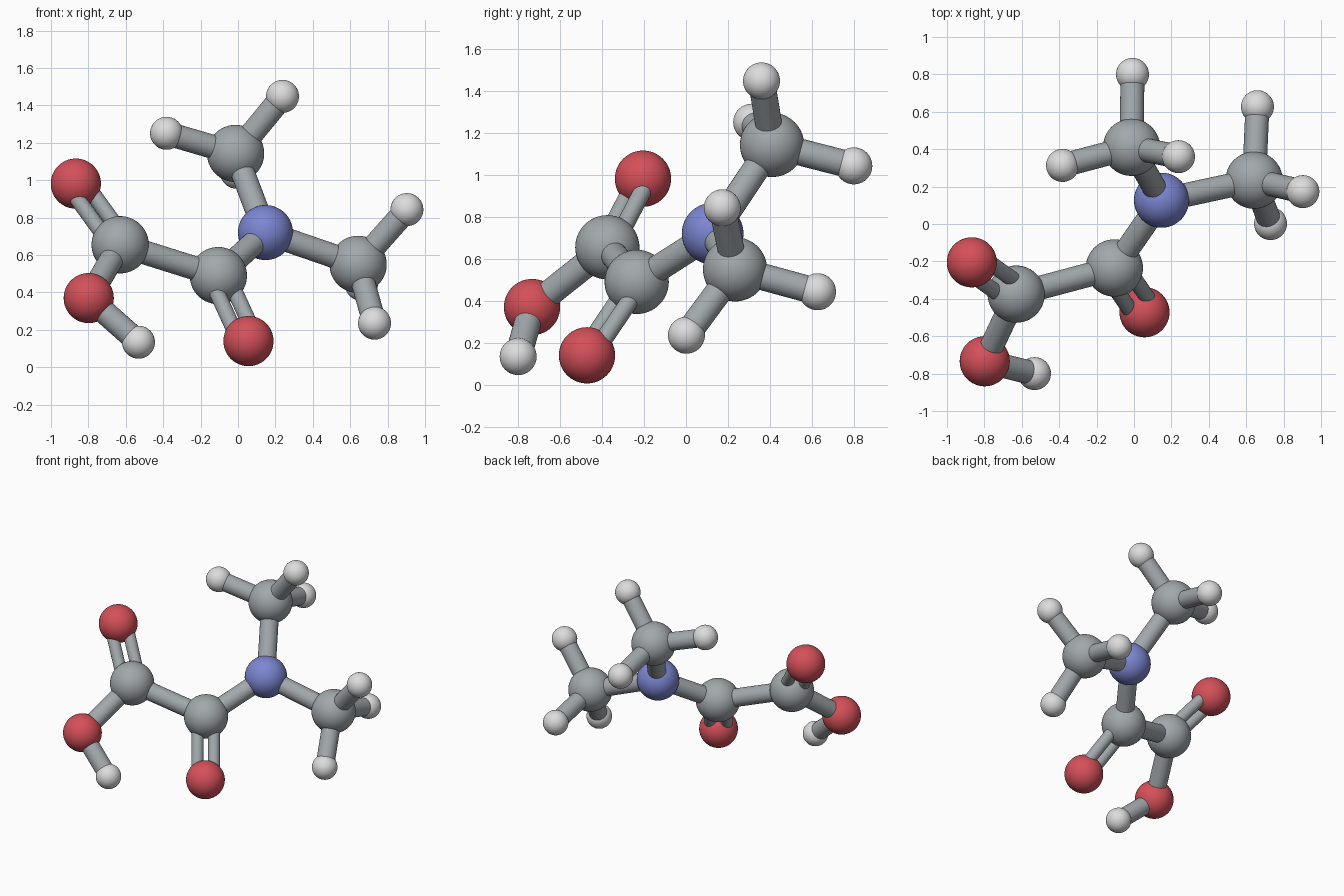
import bpy
from mathutils import Vector

cube = bpy.data.objects.get("Cube")
if cube:
    bpy.data.objects.remove(cube, do_unlink=True)


def make_material(name, rgb):
    mat = bpy.data.materials.new(name)
    mat.use_nodes = True
    mat.diffuse_color = (*rgb, 1)
    mat.node_tree.nodes["Principled BSDF"].inputs["Base Color"].default_value = (*rgb, 1)
    return mat


grey = make_material("grey", (0.36, 0.39, 0.41))
red = make_material("red", (0.66, 0.08, 0.10))
blue = make_material("blue", (0.20, 0.24, 0.64))
white = make_material("white", (0.72, 0.72, 0.72))

# Ball kinds: radius and colour
KINDS = {"carbon": (0.153, grey), "oxygen": (0.134, red),
         "nitrogen": (0.147, blue), "hydrogen": (0.088, white)}

# Balls: name -> kind and centre
ATOMS = {
    "acid_carbon": ("carbon", (-0.63, -0.375, 0.655)),
    "amide_carbon": ("carbon", (-0.105, -0.235, 0.49)),
    "nitrogen": ("nitrogen", (0.147, 0.127, 0.72)),
    "upper_methyl_carbon": ("carbon", (-0.013, 0.41, 1.143)),
    "side_methyl_carbon": ("carbon", (0.642, 0.234, 0.55)),
    "acid_oxygen": ("oxygen", (-0.867, -0.205, 0.982)),
    "hydroxyl_oxygen": ("oxygen", (-0.798, -0.734, 0.37)),
    "amide_oxygen": ("oxygen", (0.056, -0.472, 0.14)),
    "hydroxyl_hydrogen": ("hydrogen", (-0.532, -0.80, 0.134)),
    "upper_hydrogen_right": ("hydrogen", (-0.382, 0.313, 1.251)),
    "upper_hydrogen_top": ("hydrogen", (0.238, 0.36, 1.448)),
    "upper_hydrogen_back": ("hydrogen", (-0.008, 0.80, 1.043)),
    "side_hydrogen_left": ("hydrogen", (0.903, 0.173, 0.843)),
    "side_hydrogen_bottom": ("hydrogen", (0.73, 0.002, 0.236)),
    "side_hydrogen_back": ("hydrogen", (0.66, 0.627, 0.443)),
}

SINGLE_BONDS = [
    ("acid_carbon", "amide_carbon"), ("amide_carbon", "nitrogen"),
    ("nitrogen", "upper_methyl_carbon"), ("nitrogen", "side_methyl_carbon"),
    ("acid_carbon", "hydroxyl_oxygen"), ("hydroxyl_oxygen", "hydroxyl_hydrogen"),
]
for group in ("upper", "side"):
    SINGLE_BONDS += [(group + "_methyl_carbon", n) for n in ATOMS
                     if n.startswith(group + "_hydrogen")]

# Double bonds: two ends, plus a neighbour that fixes their plane
DOUBLE_BONDS = [("acid_carbon", "acid_oxygen", "amide_carbon"),
                ("amide_carbon", "amide_oxygen", "nitrogen")]


def centre(name):
    return Vector(ATOMS[name][1])


def finish(obj, name, mat):
    obj.name = name
    obj.data.materials.append(mat)
    bpy.ops.object.shade_smooth_by_angle()


def ball(name, kind, pos):
    radius, mat = KINDS[kind]
    bpy.ops.mesh.primitive_uv_sphere_add(segments=48, ring_count=32,
                                         radius=radius, location=pos)
    finish(bpy.context.object, name, mat)


def rod(name, a, b, radius):
    axis = b - a
    bpy.ops.mesh.primitive_cylinder_add(
        vertices=32, radius=radius, depth=axis.length, location=(a + b) / 2,
        rotation=axis.to_track_quat("Z", "Y").to_euler())
    finish(bpy.context.object, name, grey)


# Balls
for name, (kind, pos) in ATOMS.items():
    ball(name, kind, pos)

# Single rods
for a, b in SINGLE_BONDS:
    rod(f"rod_{a}_to_{b}", centre(a), centre(b), 0.064)

# Paired rods, set side by side in the plane of the neighbouring balls
for a, b, neighbour in DOUBLE_BONDS:
    start, end = centre(a), centre(b)
    axis = (end - start).normalized()
    side = centre(neighbour) - start
    side = (side - axis * side.dot(axis)).normalized() * 0.057
    for label, sign in (("inner", 1), ("outer", -1)):
        rod(f"{label}_rod_{a}_to_{b}", start + side * sign, end + side * sign, 0.042)
